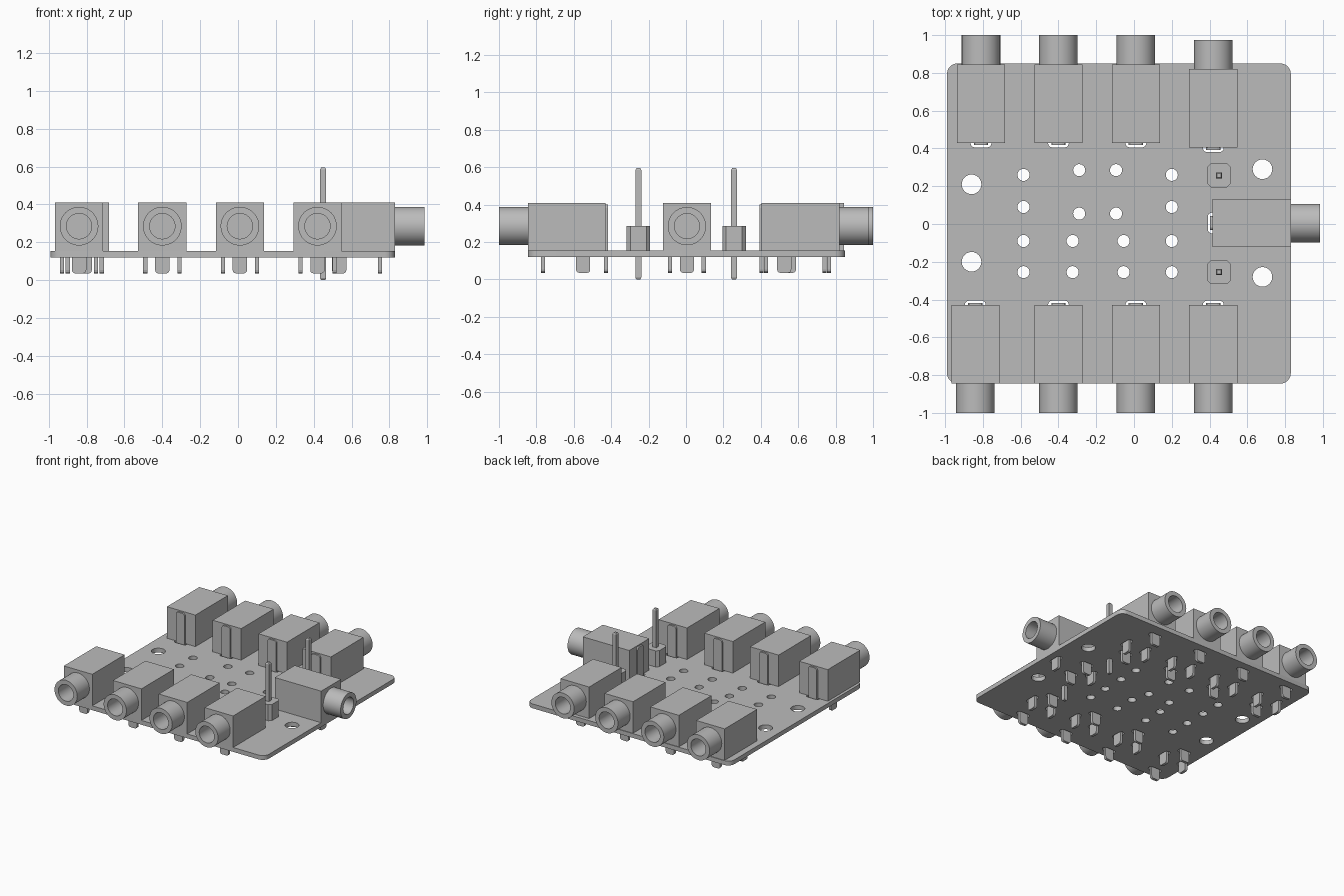
import bpy, bmesh, math
from mathutils import Matrix, Vector

cube = bpy.data.objects.get("Cube")
if cube:
    bpy.data.objects.remove(cube, do_unlink=True)

grey = bpy.data.materials.new("plain grey")
grey.use_nodes = True
grey.diffuse_color = (0.5, 0.5, 0.5, 1)
grey.node_tree.nodes["Principled BSDF"].inputs["Base Color"].default_value = (0.5, 0.5, 0.5, 1)

BOARD_LOW, BOARD_TOP, BODY_TOP = 0.12, 0.155, 0.41
AXIS_Z = 0.285


def rounded_rect(u, v, w, h, r, steps=6):
    """Outline of a rounded rectangle centred on (u, v)."""
    pts = []
    for k, (su, sv) in enumerate([(1, 1), (-1, 1), (-1, -1), (1, -1)]):
        for i in range(steps + 1):
            a = math.pi / 2 * (k + i / steps)
            pts.append((u + su * (w / 2 - r) + r * math.cos(a),
                        v + sv * (h / 2 - r) + r * math.sin(a)))
    return pts


def prism(bm, points, direction):
    """Extrude a flat outline into a closed solid."""
    face = bm.faces.new([bm.verts.new(p) for p in points])
    new = bmesh.ops.extrude_face_region(bm, geom=[face], use_keep_orig=True)["geom"]
    bmesh.ops.translate(bm, vec=Vector(direction),
                        verts=[g for g in new if isinstance(g, bmesh.types.BMVert)])


def upright(bm, outline, low, high):
    prism(bm, [(x, y, low) for x, y in outline], (0, 0, high - low))


def box(bm, x, y, w, d, low, high):
    upright(bm, [(x - w/2, y - d/2), (x + w/2, y - d/2),
                 (x + w/2, y + d/2), (x - w/2, y + d/2)], low, high)


def finish(bm, name):
    bmesh.ops.remove_doubles(bm, verts=bm.verts, dist=1e-5)
    bmesh.ops.recalc_face_normals(bm, faces=bm.faces)
    mesh = bpy.data.meshes.new(name)
    bm.to_mesh(mesh)
    bm.free()
    mesh.materials.append(grey)
    return mesh


def place(name, mesh, matrix=Matrix()):
    ob = bpy.data.objects.new(name, mesh)
    ob.matrix_world = matrix
    bpy.context.collection.objects.link(ob)
    return ob


# Jack placements: name, inner end position, turn about z
jacks = [("front", x, -0.43, 0) for x in (-0.84, -0.40, 0.01, 0.42)]
jacks += [("back", x, 0.43, math.pi) for x in (-0.81, -0.40, 0.01)]
jacks += [("back", 0.42, 0.405, math.pi), ("side", 0.415, 0.005, math.pi / 2)]
# Pins in jack space: x, y, lies along x, top height
pins = [(0, 0.002, True, 0.4), (0, -0.335, True, 0.18),
        (-0.09, -0.12, False, 0.18), (0.09, -0.12, False, 0.18)]


def jack_matrix(x, y, turn):
    return Matrix.Translation((x, y, 0)) @ Matrix.Rotation(turn, 4, "Z")


# Jack body
bm = bmesh.new()
box(bm, 0, -0.2075, 0.255, 0.415, BOARD_TOP, BODY_TOP)
body_mesh = finish(bm, "jack_body")

# Jack barrel, turned around its axis with a blind bore
bm = bmesh.new()
profile = [(0, -0.4), (0.102, -0.4), (0.102, -0.57), (0.067, -0.57), (0.067, -0.42), (0, -0.42)]
verts = [bm.verts.new((r, y, AXIS_Z)) for r, y in profile]
edges = [bm.edges.new(pair) for pair in zip(verts, verts[1:])]
bmesh.ops.spin(bm, geom=verts + edges, cent=(0, 0, AXIS_Z), axis=(0, 1, 0),
               angle=2 * math.pi, steps=40)
barrel_mesh = finish(bm, "jack_barrel")

# Jack contact pins with rounded ends
bm = bmesh.new()
for x, y, along_x, top in pins:
    outline = rounded_rect(0, (0.035 + top) / 2, 0.076, top - 0.035, 0.018, 3)
    if along_x:
        prism(bm, [(x + u, y - 0.011, z) for u, z in outline], (0, 0.022, 0))
    else:
        prism(bm, [(x - 0.011, y + u, z) for u, z in outline], (0.022, 0, 0))
pin_mesh = finish(bm, "jack_pins")

for i, (side, x, y, turn) in enumerate(jacks, 1):
    m = jack_matrix(x, y, turn)
    place(f"{side}_jack_body_{i}", body_mesh, m)
    place(f"{side}_jack_barrel_{i}", barrel_mesh, m)
    place(f"{side}_jack_pins_{i}", pin_mesh, m)

# Circuit board blank
bm = bmesh.new()
upright(bm, rounded_rect(-0.08, 0.0025, 1.82, 1.695, 0.055), BOARD_LOW, BOARD_TOP)
board = place("board", finish(bm, "board"))

# Board holes and pin slots
holes = [(-0.86, 0.21, 0.052), (-0.86, -0.2, 0.052), (0.68, 0.29, 0.052), (0.68, -0.28, 0.052)]
for x in (-0.585, 0.2):
    holes += [(x, y, 0.032) for y in (0.26, 0.09, -0.09, -0.255)]
for x in (-0.29, -0.095):
    holes += [(x, y, 0.032) for y in (0.285, 0.055)]
for x in (-0.325, -0.055):
    holes += [(x, y, 0.032) for y in (-0.09, -0.255)]
bm = bmesh.new()
for x, y, r in holes:
    upright(bm, rounded_rect(x, y, 2 * r, 2 * r, r * 0.999), 0, 0.3)
for side, jx, jy, turn in jacks:
    m = jack_matrix(jx, jy, turn)
    for x, y, along_x, top in pins:
        w, d = (0.11, 0.045) if along_x else (0.045, 0.11)
        shape = rounded_rect(x, y, w, d, 0.022, 4)
        upright(bm, [(m @ Vector((u, v, 0))).xy for u, v in shape], 0, 0.3)
cutter = place("board_cutter", finish(bm, "board_cutter"))
cutter.hide_render = True
cut = board.modifiers.new("holes", "BOOLEAN")
cut.operation, cut.object, cut.solver = "DIFFERENCE", cutter, "EXACT"
bpy.context.view_layer.update()
evaluated = board.evaluated_get(bpy.context.evaluated_depsgraph_get())
board_mesh = bpy.data.meshes.new_from_object(evaluated)
board.modifiers.clear()
board.data = board_mesh
bpy.data.objects.remove(cutter, do_unlink=True)

# Single pin headers: chamfered block and tapered square pin
bm = bmesh.new()
upright(bm, rounded_rect(0, 0, 0.126, 0.126, 0.02, 1), BOARD_TOP, 0.285)
block_mesh = finish(bm, "header_block")
bm = bmesh.new()
box(bm, 0, 0, 0.032, 0.032, 0, 0.595)
ends = [f for f in bm.faces if abs(f.normal.z) > 0.9]
bmesh.ops.inset_individual(bm, faces=ends, thickness=0.008, depth=0)
for v in bm.verts:
    if max(abs(v.co.x), abs(v.co.y)) > 0.012:
        v.co.z += 0.01 if v.co.z < 0.3 else -0.01
spike_mesh = finish(bm, "header_pin")
for side, y in (("front", -0.255), ("back", 0.257)):
    m = Matrix.Translation((0.45, y, 0))
    place(f"{side}_header_block", block_mesh, m)
    place(f"{side}_header_pin", spike_mesh, m)

# Smooth the round surfaces, keep hard edges
bpy.ops.object.select_all(action="DESELECT")
for ob in bpy.context.collection.objects:
    if ob.type == "MESH" and ("barrel" in ob.name or ob.name == "board"):
        ob.select_set(True)
        bpy.context.view_layer.objects.active = ob
bpy.ops.object.shade_smooth_by_angle(angle=math.radians(30))
